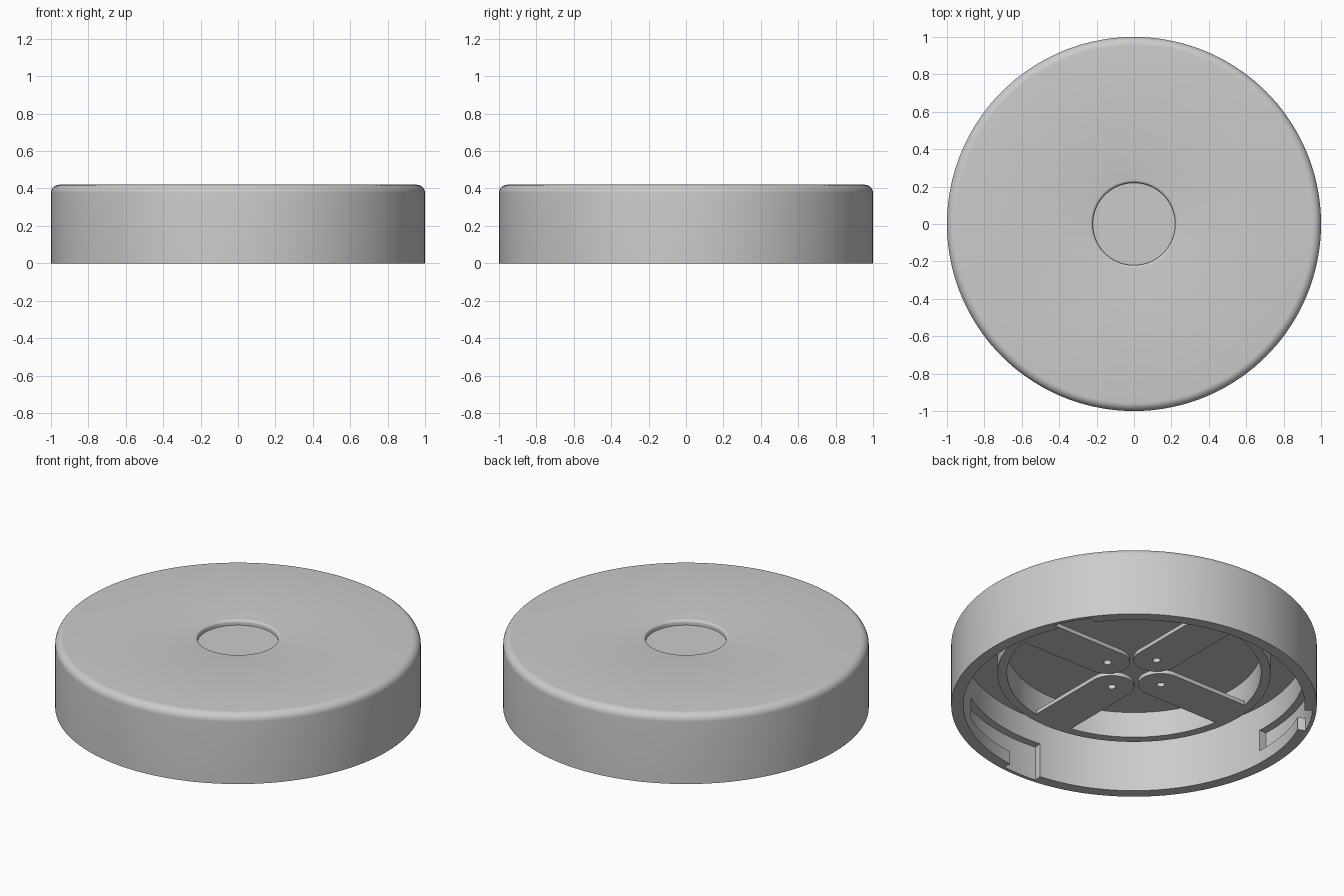
import bpy, bmesh, math
from mathutils import Vector, Matrix

if "Cube" in bpy.data.objects:
    bpy.data.objects.remove(bpy.data.objects["Cube"])

SEG = 144
grey = bpy.data.materials.new("light_grey")
grey.diffuse_color = (0.6, 0.6, 0.6, 1)
grey.use_nodes = True
grey.node_tree.nodes["Principled BSDF"].inputs["Base Color"].default_value = grey.diffuse_color


def make_object(name, bm):
    bmesh.ops.recalc_face_normals(bm, faces=bm.faces[:])
    mesh = bpy.data.meshes.new(name)
    bm.to_mesh(mesh)
    bm.free()
    mesh.materials.append(grey)
    ob = bpy.data.objects.new(name, mesh)
    bpy.context.collection.objects.link(ob)
    return ob


def select_only(ob):
    bpy.ops.object.select_all(action='DESELECT')
    ob.select_set(True)
    bpy.context.view_layer.objects.active = ob


def cut(ob, cutter):
    mod = ob.modifiers.new("cut", 'BOOLEAN')
    mod.operation = 'DIFFERENCE'
    mod.solver = 'EXACT'
    mod.object = cutter
    select_only(ob)
    bpy.ops.object.modifier_apply(modifier=mod.name)
    bpy.data.objects.remove(cutter)


def fillet(cx, cz, r, a0, a1, n=8):
    angles = [math.radians(a0 + (a1 - a0) * i / n) for i in range(n + 1)]
    return [(cx + r * math.cos(a), cz + r * math.sin(a)) for a in angles]


def lathe(name, profile):
    """Revolve an (r, z) profile that starts and ends on the axis."""
    bm = bmesh.new()
    vs = [bm.verts.new((r, 0, z)) for r, z in profile]
    es = [bm.edges.new(p) for p in zip(vs, vs[1:])]
    bmesh.ops.spin(bm, geom=vs + es, cent=(0, 0, 0), axis=(0, 0, 1),
                   angle=2 * math.pi, steps=SEG, use_duplicate=False)
    bmesh.ops.remove_doubles(bm, verts=bm.verts[:], dist=1e-5)
    return make_object(name, bm)


# Cap: dished top, rounded shoulder, outer wall and inner support ring
profile = [(0, 0.39), (0.22, 0.39)]
profile += fillet(0.235, 0.405, 0.015, 180, 90, 5)
profile += fillet(0.955, 0.375, 0.045, 90, 0)
profile += [(1, 0), (0.934, 0), (0.934, 0.355), (0.747, 0.355), (0.747, 0.2),
            (0.695, 0.2), (0.695, 0.355), (0, 0.355)]
cap = lathe("cap_body", profile)


def bayonet_cutter(turn):
    """L-shaped wall slot: an entry open at the rim and a channel to one side."""
    bm = bmesh.new()
    levels = (-0.05, 0.078, 0.207)
    angles = [-96.6 + 39.2 * i / 24 for i in range(25)]
    grid = {}

    def vert(i, k):
        if (i, k) not in grid:
            a = math.radians(angles[i] + turn)
            grid[i, k] = bm.verts.new((0.9 * math.cos(a), 0.9 * math.sin(a), levels[k]))
        return grid[i, k]

    for i in range(24):
        for k in (0, 1):
            if k == 1 or i < 8:
                bm.faces.new((vert(i, k), vert(i + 1, k), vert(i + 1, k + 1), vert(i, k + 1)))
    ext = bmesh.ops.extrude_face_region(bm, geom=bm.faces[:], use_keep_orig=True)
    for v in ext["geom"]:
        if isinstance(v, bmesh.types.BMVert):
            v.co.x *= 0.979 / 0.9
            v.co.y *= 0.979 / 0.9
    return make_object("slot_cutter", bm)


for turn in (0, 120, 240):
    cut(cap, bayonet_cutter(turn))


# Four thin mounting tabs reaching from the support ring to the middle
HALF, HOLE_R, RING_R = 0.124, 0.19, 0.695


def mounting_tab(index):
    pts = [(HOLE_R + x, y) for x, y in fillet(0, 0, HALF, 90, 270, 24)]
    for i in range(7):
        y = -HALF + 2 * HALF * i / 6
        pts.append((math.sqrt(RING_R ** 2 - y * y), y))
    bm = bmesh.new()
    face = bm.faces.new([bm.verts.new((x, y, 0.2)) for x, y in pts])
    ext = bmesh.ops.extrude_face_region(bm, geom=[face], use_keep_orig=True)
    bmesh.ops.translate(bm, vec=(0, 0, 0.024),
                        verts=[v for v in ext["geom"] if isinstance(v, bmesh.types.BMVert)])
    tab = make_object("mounting_tab_%d" % (index + 1), bm)
    # Screw hole
    hole = bmesh.new()
    bmesh.ops.create_cone(hole, cap_ends=True, segments=24, radius1=0.022, radius2=0.022,
                          depth=0.2, matrix=Matrix.Translation(Vector((HOLE_R, 0, 0.21))))
    cut(tab, make_object("hole_cutter", hole))
    tab.data.transform(Matrix.Rotation(index * math.pi / 2, 4, 'Z'))
    return tab


tabs = [mounting_tab(i) for i in range(4)]

for ob in [cap] + tabs:
    select_only(ob)
    bpy.ops.object.shade_smooth_by_angle(angle=math.radians(30))
